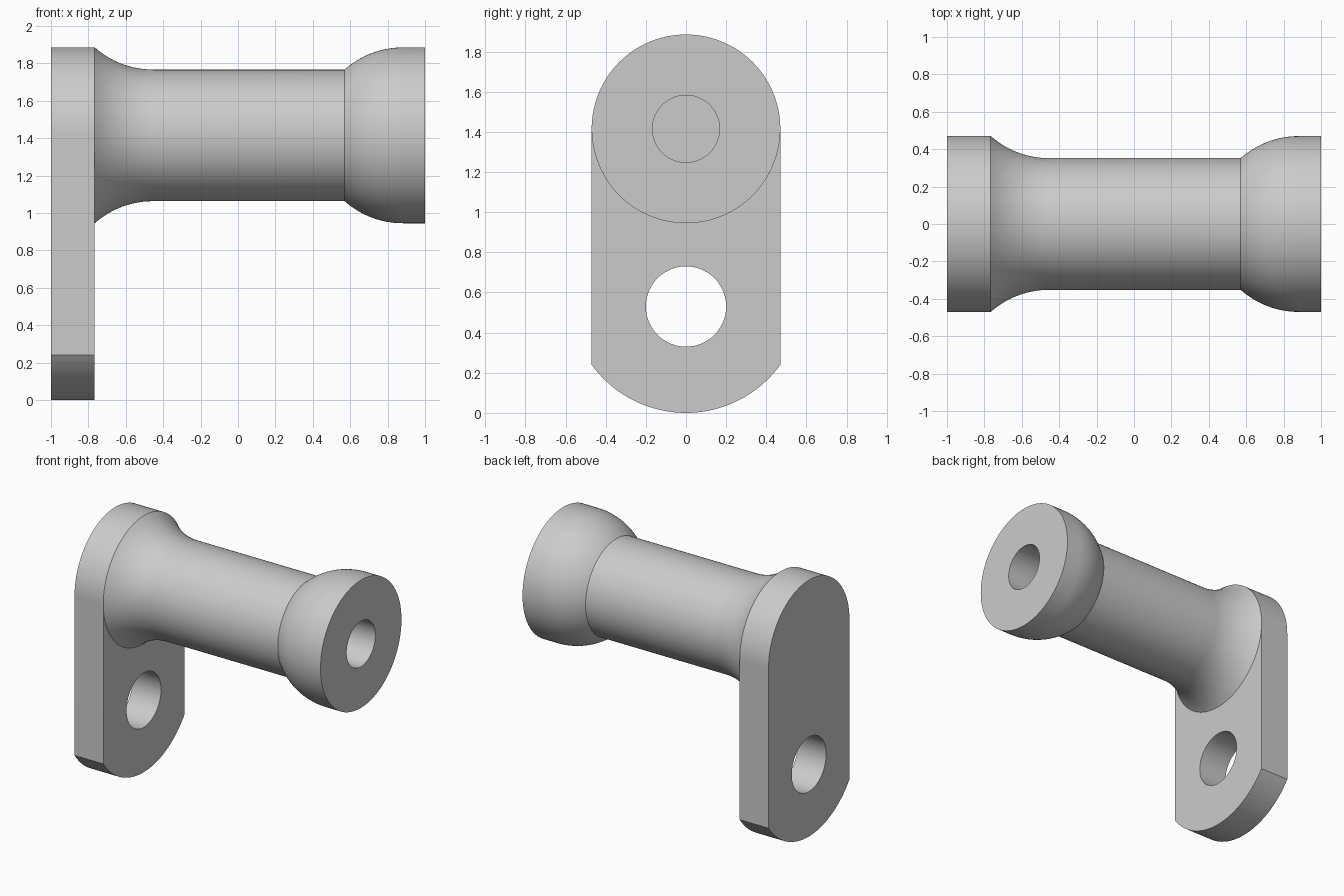
import bpy, bmesh
from math import sin, cos, pi, asin, sqrt, radians
from mathutils import Vector, Matrix

cube = bpy.data.objects.get("Cube")
if cube:
    bpy.data.objects.remove(cube, do_unlink=True)

AXIS_Z = 1.415            # height of the post axis
R_HEAD, R_POST = 0.47, 0.352
PLATE_X = -0.766          # inner face of the plate
SEGMENTS = 128

steel = bpy.data.materials.new("grey_steel")
steel.use_nodes = True
GREY = (0.6, 0.6, 0.6, 1)
steel.diffuse_color = GREY
steel.node_tree.nodes["Principled BSDF"].inputs["Base Color"].default_value = GREY


def finish(name, bm):
    """Turn a bmesh into a smooth-shaded object with sharp edges kept."""
    bmesh.ops.recalc_face_normals(bm, faces=bm.faces[:])
    mesh = bpy.data.meshes.new(name)
    bm.to_mesh(mesh)
    bm.free()
    mesh.materials.append(steel)
    obj = bpy.data.objects.new(name, mesh)
    bpy.context.collection.objects.link(obj)
    bpy.ops.object.select_all(action='DESELECT')
    obj.select_set(True)
    bpy.context.view_layer.objects.active = obj
    bpy.ops.object.shade_smooth_by_angle(angle=radians(25))
    return obj


def arc(cy, cz, r, a0, a1, n):
    """Points of an arc, angles measured from +y towards +z."""
    return [(cy + r * cos(a0 + (a1 - a0) * i / n),
             cz + r * sin(a0 + (a1 - a0) * i / n)) for i in range(n + 1)]


def add_loop(bm, points):
    verts = [bm.verts.new((-1, y, z)) for y, z in points]
    return [bm.edges.new((v, verts[i - 1])) for i, v in enumerate(verts)]


# Mounting plate: round top, straight sides, shallow curved foot, bolt hole
r_foot = 0.58
half = asin(R_HEAD / r_foot)
outline = arc(0, AXIS_Z, R_HEAD, 0, pi, SEGMENTS // 2)
outline += arc(0, r_foot, r_foot, -pi / 2 - half, -pi / 2 + half, 40)
bm = bmesh.new()
edges = add_loop(bm, outline)
edges += add_loop(bm, arc(0, 0.53, 0.2, 0, 2 * pi, 96)[:-1])
bmesh.ops.triangle_fill(bm, edges=edges, use_beauty=True, normal=Vector((1, 0, 0)))
ext = bmesh.ops.extrude_face_region(bm, geom=bm.faces[:], use_keep_orig=True)
bmesh.ops.translate(bm, vec=(PLATE_X + 1, 0, 0),
                    verts=[g for g in ext["geom"] if isinstance(g, bmesh.types.BMVert)])
finish("mounting_plate", bm)

# Post: flared base, straight shaft, rounded head and blind bore, as a lathe profile
step = R_HEAD - R_POST
run = sqrt(2 * R_HEAD * step - step ** 2)
sweep = asin(run / R_HEAD)
flare = arc(PLATE_X + run, R_POST + R_HEAD, R_HEAD, -pi / 2 - sweep, -pi / 2, 16)
head = arc(0.57 + run, 0, R_HEAD, pi / 2 + sweep, pi / 2, 16)
bore = [(1, R_HEAD), (1, 0.167), (0.2, 0.167), (0.2, 0)]
bm = bmesh.new()
verts = [bm.verts.new((x, 0, r)) for x, r in flare + head + bore]
edges = [bm.edges.new(pair) for pair in zip(verts, verts[1:])]
bmesh.ops.spin(bm, geom=verts + edges, cent=(0, 0, 0), axis=(1, 0, 0),
               angle=2 * pi, steps=SEGMENTS, use_merge=True)
bmesh.ops.remove_doubles(bm, verts=bm.verts[:], dist=0.0001)
bmesh.ops.transform(bm, matrix=Matrix.Translation((0, 0, AXIS_Z)), verts=bm.verts[:])
finish("post", bm)
